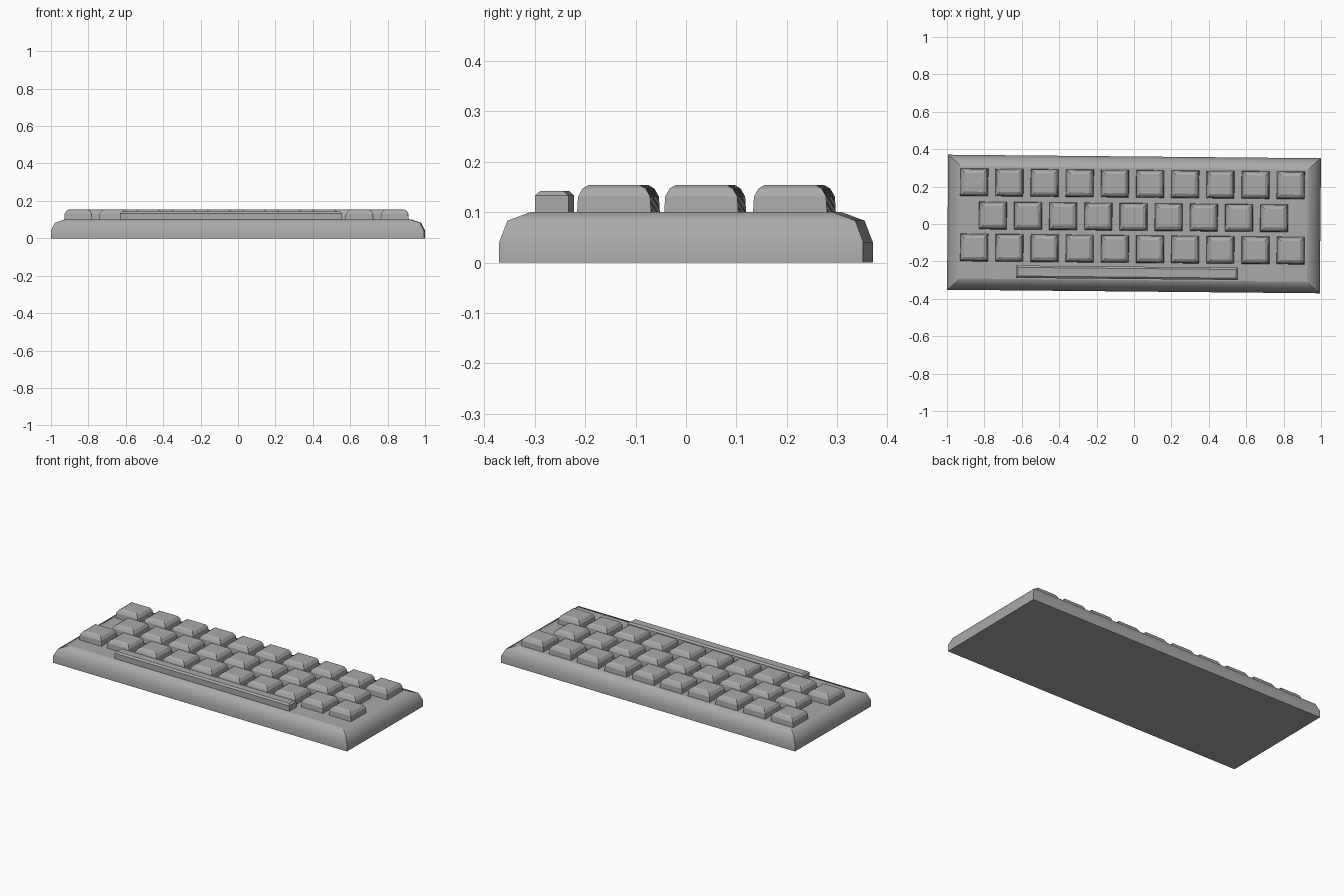
import bpy
import bmesh
from mathutils import Matrix

cube = bpy.data.objects.get("Cube")
if cube:
    bpy.data.objects.remove(cube, do_unlink=True)

GREY = (0.4, 0.4, 0.4, 1.0)
grey = bpy.data.materials.new("plain grey")
grey.use_nodes = True
grey.diffuse_color = GREY
grey.node_tree.nodes["Principled BSDF"].inputs["Base Color"].default_value = GREY

# The whole keyboard sits very slightly turned
TURN = Matrix.Rotation(-0.0095, 4, "Z")


def tapered_block(name, x, y, half_x, half_y, profile, smooth=False):
    """Stack rectangles, each given as (height, x inset, y inset)."""
    bm = bmesh.new()
    rings = []
    for z, inset_x, inset_y in profile:
        hx, hy = half_x - inset_x, half_y - inset_y
        corners = ((-hx, -hy), (hx, -hy), (hx, hy), (-hx, hy))
        rings.append([bm.verts.new((x + cx, y + cy, z)) for cx, cy in corners])
    bm.faces.new(rings[0][::-1])
    bm.faces.new(rings[-1])
    for low, high in zip(rings, rings[1:]):
        for i in range(4):
            j = (i + 1) % 4
            face = bm.faces.new((low[i], low[j], high[j], high[i]))
            face.smooth = smooth
    # Corner edges and the rims stay crisp
    for edge in bm.edges:
        a, b = edge.verts
        flat_rim = any(len(f.verts) == 4 and abs(f.normal.z) > 0.99 for f in edge.link_faces)
        edge.smooth = abs(a.co.z - b.co.z) < 0.001 and not flat_rim
    bm.transform(TURN)
    bm.normal_update()
    mesh = bpy.data.meshes.new(name)
    bm.to_mesh(mesh)
    bm.free()
    mesh.materials.append(grey)
    obj = bpy.data.objects.new(name, mesh)
    bpy.context.collection.objects.link(obj)
    return obj


# Case with rounded upper rim
tapered_block("case", 0, 0, 0.9966, 0.361,
              [(0, 0, 0), (0.041, 0, 0), (0.083, 0.02, 0.016), (0.1, 0.07, 0.061)],
              smooth=True)

# Three staggered rows of keys
PITCH = 0.188
KEY = [(0.098, 0, 0), (0.131, 0.002, 0.002), (0.147, 0.012, 0.011), (0.154, 0.024, 0.023)]
rows = (("back", 10, -0.01, 0.215), ("middle", 9, -0.003, 0.038), ("front", 10, -0.007, -0.134))
for row, count, centre, y in rows:
    for i in range(count):
        x = centre + (i - (count - 1) / 2) * PITCH
        tapered_block(f"{row}_key_{i + 1}", x, y, 0.0745, 0.0735, KEY)

# Long space bar
tapered_block("space_bar", -0.035, -0.261, 0.593, 0.033,
              [(0.098, 0, 0), (0.133, 0, 0), (0.142, 0.01, 0.01)])
